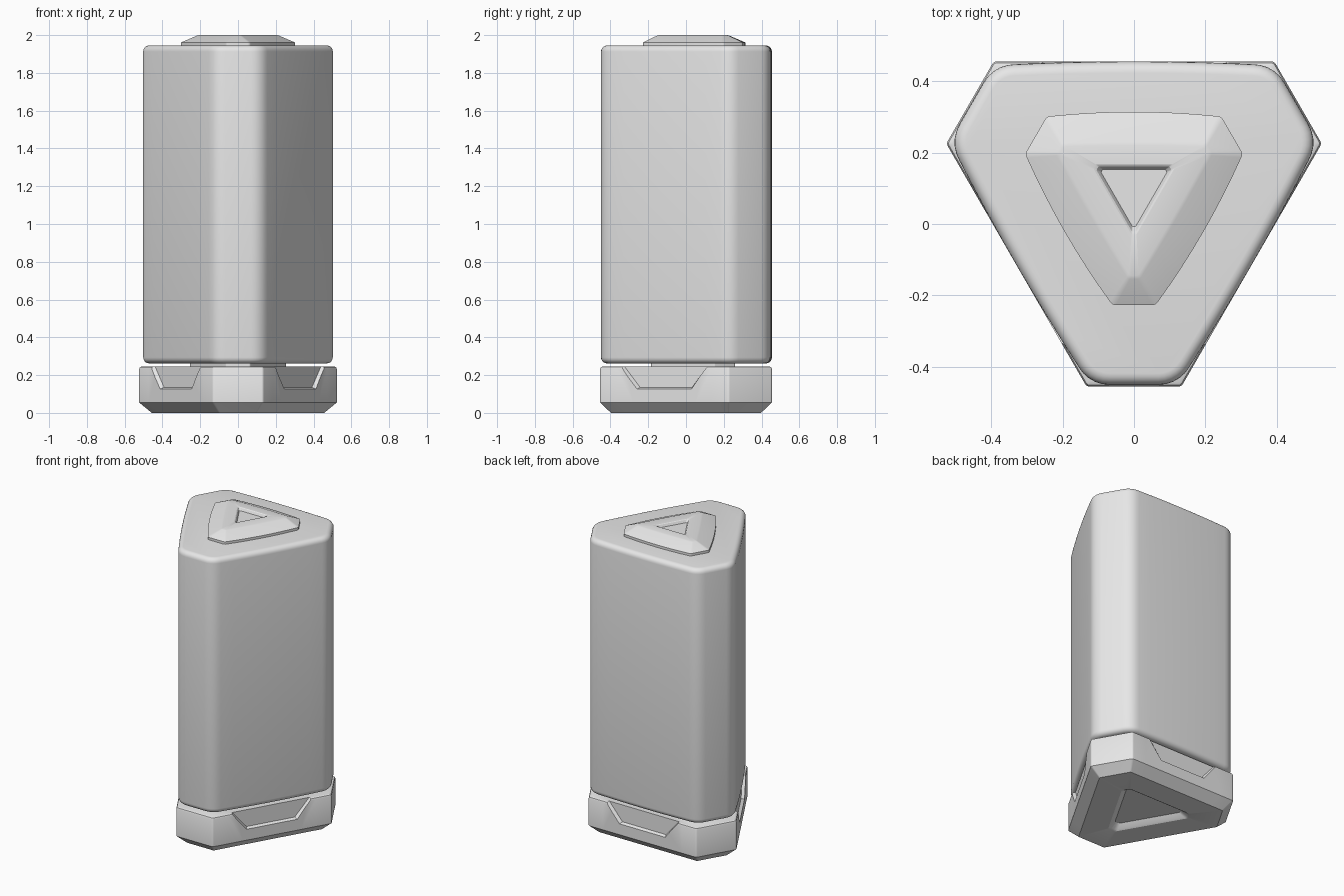
import bpy, bmesh
from math import sin, cos, radians, sqrt
from mathutils import Vector

cube = bpy.data.objects.get("Cube")
if cube:
    bpy.data.objects.remove(cube, do_unlink=True)

CENTRE_Y = 0.075
ARC = 5      # segments per rounded corner
SIDE = 8     # segments along each long side

grey = bpy.data.materials.new("light_grey")
grey.use_nodes = True
COLOUR = (0.8, 0.8, 0.8, 1)
grey.diffuse_color = COLOUR
grey.node_tree.nodes["Principled BSDF"].inputs["Base Color"].default_value = COLOUR


def direction(deg):
    return Vector((cos(radians(deg)), sin(radians(deg))))


def outline(side, corner, radius, bow=0.0, cy=CENTRE_Y):
    """Rounded triangle with cut corners: distances from centre to sides and corner flats."""
    a, b = side - radius, corner - radius
    half = (b - a / 2) * 2 / sqrt(3)
    pts = []
    for k in range(3):
        phi = 90 + 120 * k
        n, t = direction(phi), direction(phi + 90)
        for i in range(1, SIDE):
            f = 2 * i / SIDE - 1
            pts.append(n * (side + bow * (1 - f * f)) + t * half * f)
        here = n * a + t * half
        after = direction(phi + 120) * a - direction(phi + 210) * half
        for centre, start in ((here, phi), (after, phi + 60)):
            for i in range(ARC + 1):
                pts.append(centre + direction(start + 60 * i / ARC) * radius)
    return [(p.x, p.y + cy) for p in pts]


def make_object(name, bm, angle):
    bmesh.ops.recalc_face_normals(bm, faces=bm.faces)
    mesh = bpy.data.meshes.new(name)
    bm.to_mesh(mesh)
    bm.free()
    mesh.materials.append(grey)
    obj = bpy.data.objects.new(name, mesh)
    bpy.context.collection.objects.link(obj)
    if angle:
        smooth(obj, angle)
    return obj


def activate(obj):
    bpy.ops.object.select_all(action='DESELECT')
    obj.select_set(True)
    bpy.context.view_layer.objects.active = obj


def smooth(obj, angle):
    activate(obj)
    bpy.ops.object.shade_smooth_by_angle(angle=radians(angle))


def loft(name, rings, angle=30):
    """Skin a stack of (height, outline) rings and close both ends."""
    bm = bmesh.new()
    loops = [[bm.verts.new((x, y, z)) for x, y in pts] for z, pts in rings]
    for low, high in zip(loops, loops[1:]):
        for i in range(len(low)):
            j = (i + 1) % len(low)
            bm.faces.new((low[i], low[j], high[j], high[i]))
    bm.faces.new(loops[0][::-1])
    bm.faces.new(loops[-1])
    return make_object(name, bm, angle)


# Main body with bowed sides and softly rounded rims
BOTTOM, TOP, RIM = 0.262, 1.945, 0.032
rings = []
for z, sign, steps in ((BOTTOM + RIM, -1, range(5, -1, -1)), (TOP - RIM, 1, range(6))):
    for i in steps:
        q = 90 * i / 5
        d = RIM * (1 - cos(radians(q)))
        rings.append((z + sign * RIM * sin(radians(q)),
                      outline(0.372 - d, 0.525 - d, 0.1 - d, 0.008)))
loft("body", rings)

# Raised lid with sloped sides and a triangular dimple
CAP_Y = 0.09
loft("top_cap", [
    (1.93, outline(0.212, 0.317, 0.02, 0.012, CAP_Y)),
    (1.961, outline(0.212, 0.317, 0.02, 0.012, CAP_Y)),
    (1.997, outline(0.137, 0.244, 0.012, 0.003, CAP_Y)),
    (2.0, outline(0.127, 0.234, 0.01, 0.003, CAP_Y)),
    (2.0, outline(0.069, 0.128, 0.005, 0, 0.097)),
    (1.997, outline(0.064, 0.118, 0.005, 0, 0.097)),
    (1.982, outline(0.056, 0.104, 0.004, 0, 0.097)),
], 24)

# Narrow neck joining body and base
loft("neck", [(0.235, outline(0.185, 0.26, 0.01)), (0.27, outline(0.185, 0.26, 0.01))])

# Base with chamfered foot and a triangular hollow underneath
base = loft("base", [
    (0.03, outline(0.13, 0.235, 0.02)),
    (0.006, outline(0.155, 0.272, 0.025)),
    (0.0, outline(0.165, 0.287, 0.03)),
    (0.0, outline(0.322, 0.472, 0.012)),
    (0.055, outline(0.38, 0.53, 0.015)),
    (0.233, outline(0.38, 0.53, 0.015)),
    (0.242, outline(0.376, 0.526, 0.012)),
    (0.246, outline(0.367, 0.517, 0.008)),
], 0)

# Tapered cutters for the three side recesses
bm = bmesh.new()
for k in range(3):
    n, t = direction(90 + 120 * k), direction(180 + 120 * k)
    layers = []
    for depth, grow in ((0.36, -0.008), (0.40, 0.008)):
        layer = []
        for v, z in ((-0.167, 0.127), (0.167, 0.127), (0.275, 0.26), (-0.275, 0.26)):
            edge = v + (grow if v > 0 else -grow)
            p = n * depth + t * edge
            layer.append(bm.verts.new((p.x, p.y + CENTRE_Y, z - (grow if z < 0.2 else 0))))
        layers.append(layer)
    inner, outer = layers
    bm.faces.new(inner[::-1])
    bm.faces.new(outer)
    for i in range(4):
        j = (i + 1) % 4
        bm.faces.new((inner[i], inner[j], outer[j], outer[i]))
cutter = make_object("recess_cutter", bm, 0)
cutter.hide_render = True

cut = base.modifiers.new("side_recesses", 'BOOLEAN')
cut.operation = 'DIFFERENCE'
cut.solver = 'EXACT'
cut.object = cutter
activate(base)
bpy.ops.object.modifier_apply(modifier=cut.name)
bpy.data.objects.remove(cutter, do_unlink=True)
smooth(base, 25)
